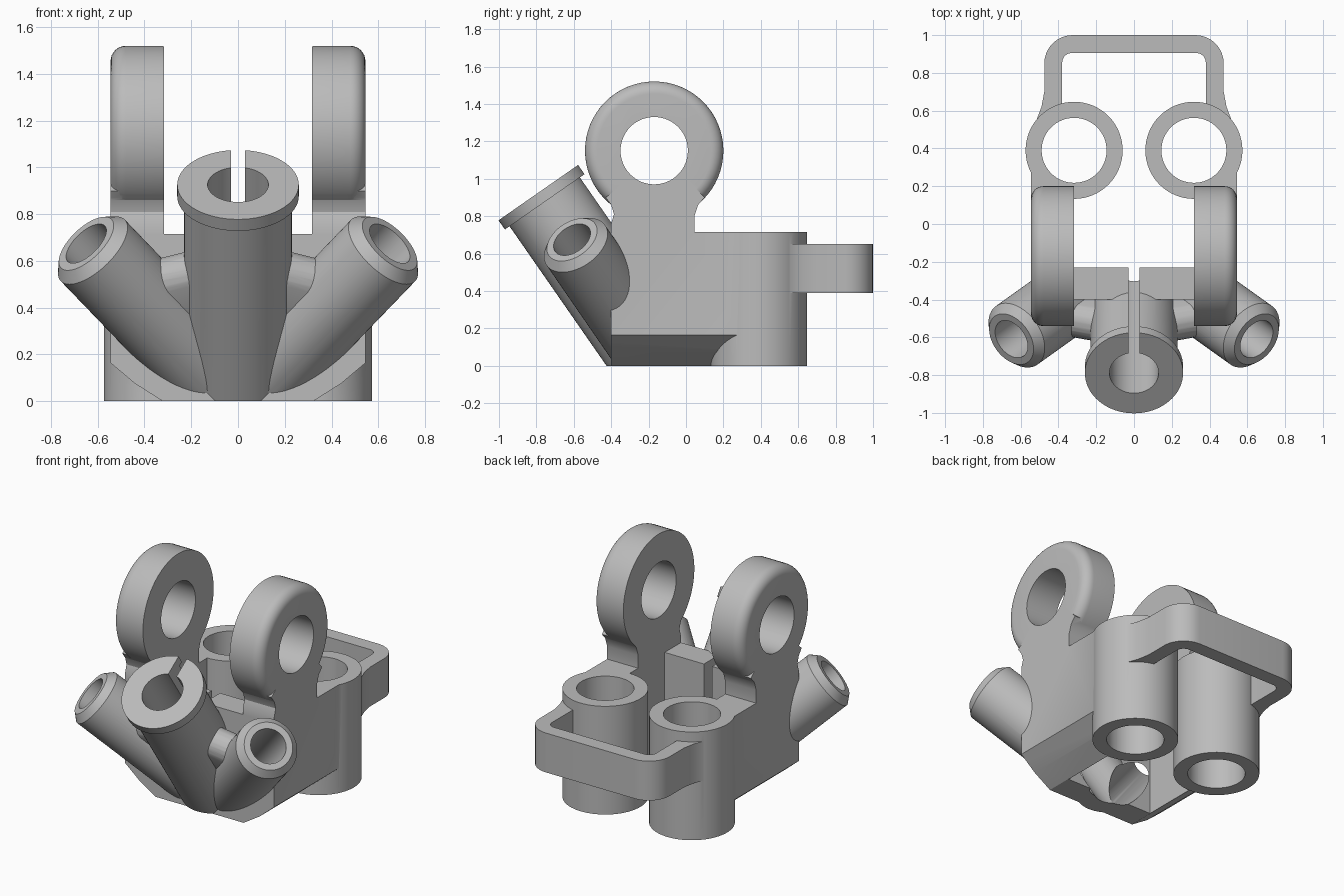
import bpy, bmesh, math
from mathutils import Vector, Matrix

cube = bpy.data.objects.get("Cube")
if cube:
    bpy.data.objects.remove(cube, do_unlink=True)

SEG = 64


def make(name, bm):
    bmesh.ops.recalc_face_normals(bm, faces=bm.faces)
    mesh = bpy.data.meshes.new(name)
    bm.to_mesh(mesh)
    bm.free()
    ob = bpy.data.objects.new(name, mesh)
    bpy.context.collection.objects.link(ob)
    return ob


def lathe(name, origin, axis, profile):
    """Solid of revolution from (radius, height) pairs."""
    bm = bmesh.new()
    frame = Matrix.Translation(origin) @ Vector(axis).to_track_quat('Z', 'Y').to_matrix().to_4x4()
    rings = []
    for r, h in profile:
        rings.append([bm.verts.new(frame @ Vector((r * math.cos(a), r * math.sin(a), h)))
                      for a in (2 * math.pi * i / SEG for i in range(SEG))])
    for low, high in zip(rings, rings[1:]):
        for i in range(SEG):
            j = (i + 1) % SEG
            bm.faces.new((low[i], low[j], high[j], high[i]))
    bm.faces.new(rings[0])
    bm.faces.new(rings[-1])
    return make(name, bm)


def prism(name, points, place, lo, hi):
    """Extruded outline; place maps (u, v, depth) to a position."""
    bm = bmesh.new()
    a, b = ([bm.verts.new(place(u, v, d)) for u, v in points] for d in (lo, hi))
    bm.faces.new(a)
    bm.faces.new(b)
    for i in range(len(a)):
        j = (i + 1) % len(a)
        bm.faces.new((a[i], a[j], b[j], b[i]))
    return make(name, bm)


def box(name, lo, hi, frame=Matrix()):
    bm = bmesh.new()
    bmesh.ops.create_cube(bm, size=1)
    lo, hi = Vector(lo), Vector(hi)
    for v in bm.verts:
        v.co = frame @ Vector([(p + q) / 2 + c * (q - p) for p, q, c in zip(lo, hi, v.co)])
    return make(name, bm)


def blend(name, points, radius):
    """Rounded web: hull around spheres."""
    bm = bmesh.new()
    for p in points:
        bmesh.ops.create_uvsphere(bm, u_segments=24, v_segments=12, radius=radius,
                                  matrix=Matrix.Translation(p))
    faces = list(bm.faces)
    bmesh.ops.delete(bm, geom=faces, context='FACES_ONLY')
    bmesh.ops.delete(bm, geom=list(bm.edges), context='EDGES_FACES') if not bm.verts else None
    out = bmesh.ops.convex_hull(bm, input=list(bm.verts))
    bmesh.ops.delete(bm, geom=[v for v in bm.verts if not v.link_faces], context='VERTS')
    bmesh.ops.delete(bm, geom=[e for e in bm.edges if not e.link_faces], context='EDGES')
    return make(name, bm)


def combine(body, other, op):
    mod = body.modifiers.new(op, 'BOOLEAN')
    mod.operation, mod.solver, mod.object = op, 'EXACT', other
    bpy.context.view_layer.objects.active = body
    bpy.ops.object.modifier_apply(modifier=mod.name)
    bpy.data.objects.remove(other, do_unlink=True)


def arc(cx, cy, r, a0, a1, n=8):
    return [(cx + r * math.cos(math.radians(a0 + (a1 - a0) * i / n)),
             cy + r * math.sin(math.radians(a0 + (a1 - a0) * i / n))) for i in range(n + 1)]


# Shared layout: three sockets fan out from one point on the base
ROOT = Vector((0, -.145, 0))
MID = Vector((0, -.57, .82)).normalized()
MID_LEN = 1.128
RING = Vector((0, -.17, 1.15))
SIDES = (1, -1)


def side_axis(s):
    return Vector((s * .622, -.445, .646)).normalized()


# Cross wall joining the two side plates
body = box("socket_bracket", (-.5, -.4, 0), (.5, -.23, .715))

# Side plates with necks, and rounded clamp rings
plate = [(-.4, 0), (-.4, .76), (-.385, .81), (-.4, .86), (-.43, .9), (-.3, 1.0), (0, 1.0), (.1, .9),
         (.065, .86), (.045, .8), (.045, .715), (.39, .715), (.39, 0)]
for s in SIDES:
    combine(body, prism("side_plate", plate, lambda u, v, d: (s * d, u, v), .317, .545), 'UNION')
    rim = [(.37, 0), (.37, .16)] + [(r, h) for r, h in reversed(arc(.305, .163, .065, 0, 90))][::-1]
    rim.pop(1)
    combine(body, lathe("clamp_ring", RING + Vector((s * .317, 0, 0)), (s, 0, 0), rim), 'UNION')

# Flanged middle socket, chamfered side sockets and the webs between them
combine(body, lathe("middle_socket", ROOT, MID, [(.23, -.3), (.23, MID_LEN - .06),
                    (.26, MID_LEN - .06), (.26, MID_LEN)]), 'UNION')
for s in SIDES:
    ax = side_axis(s)
    combine(body, lathe("side_socket", ROOT, ax, [(.19, -.3), (.19, 1.0), (.15, 1.045)]), 'UNION')
    combine(body, blend("web", [ROOT, ROOT + MID * .72, ROOT + ax * .74], .1), 'UNION')

# Open space between the plates, flat base and sloped lower edges
combine(body, box("cavity", (-.318, -.23, -1), (.318, 1, 2)), 'DIFFERENCE')
combine(body, box("floor", (-2, -2, -1), (2, 2, 0)), 'DIFFERENCE')
slope = [(.29, -.02), (.44, .075), (.6, .21), (.6, -.02)]
for s in SIDES:
    combine(body, prism("slope", slope, lambda u, v, d: (s * u, d, v), -.6, 1), 'DIFFERENCE')

# Rear sleeves and the loop behind them
for s in SIDES:
    combine(body, lathe("rear_sleeve", (s * .317, .39, 0), (0, 0, 1), [(.257, 0), (.257, .715)]), 'UNION')
half_out = [(.52, .54), (.49, .62), (.475, .7)] + arc(.325, .85, .15, 0, 90)
half_in = arc(.33, .855, .05, 90, 0) + [(.38, .57)]
loop = half_out + [(-x, y) for x, y in reversed(half_out)]
loop += [(-x, y) for x, y in reversed(half_in)] + half_in
combine(body, prism("rear_loop", loop, lambda u, v, d: (u, v, d), .39, .65), 'UNION')

# Bores
combine(body, lathe("middle_bore", ROOT, MID, [(.13, -.5), (.13, 1.5)]), 'DIFFERENCE')
for s in SIDES:
    combine(body, lathe("side_bore", ROOT, side_axis(s), [(.11, -.2), (.11, 1.5)]), 'DIFFERENCE')
    combine(body, lathe("sleeve_bore", (s * .317, .39, -.5), (0, 0, 1), [(.172, 0), (.172, 2)]), 'DIFFERENCE')
    combine(body, lathe("ring_bore", RING, (s, 0, 0), [(.18, .2), (.18, 1)]), 'DIFFERENCE')

# Clamping slots: one along the middle socket, one in each ring
tilt = Matrix.Translation(ROOT) @ Matrix.Rotation(math.atan2(.57, .82), 4, 'X')
combine(body, box("middle_slot", (-.03, 0, -.5), (.03, .6, 1.5), tilt), 'DIFFERENCE')
radial = Matrix.Translation(RING) @ Matrix.Rotation(math.radians(-132), 4, 'X')
for s in SIDES:
    x0, x1 = sorted((s * .25, s * .7))
    combine(body, box("ring_slot", (x0, .1, -.01), (x1, .385, .01), radial), 'DIFFERENCE')

# Single grey finish
grey = bpy.data.materials.new("plain grey")
grey.use_nodes = True
color = (.5, .5, .5, 1)
grey.diffuse_color = color
grey.node_tree.nodes["Principled BSDF"].inputs["Base Color"].default_value = color
body.data.materials.clear()
body.data.materials.append(grey)

bpy.ops.object.select_all(action='DESELECT')
body.select_set(True)
bpy.context.view_layer.objects.active = body
bpy.ops.object.shade_smooth_by_angle(angle=math.radians(30))
